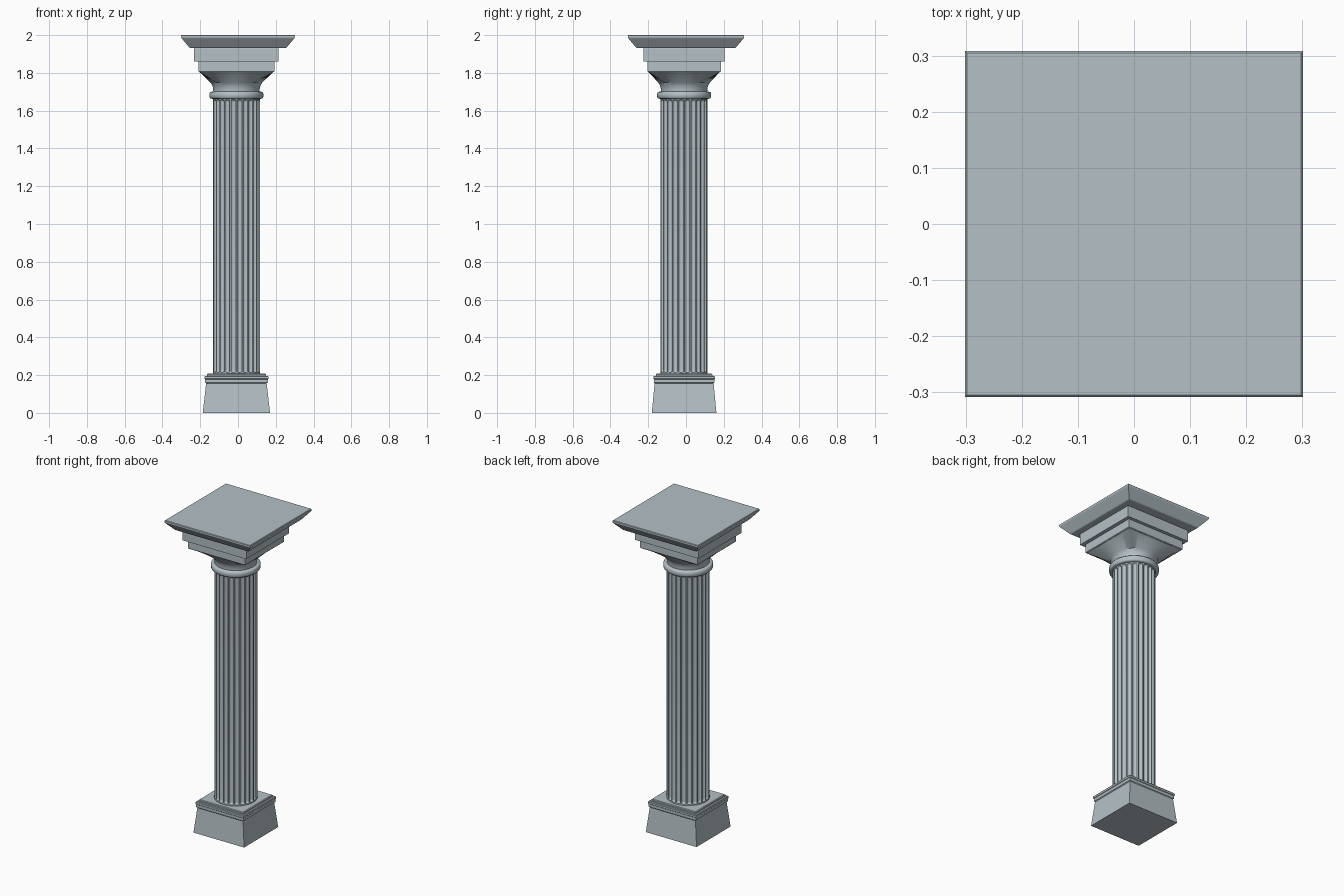
import bpy, math

if "Cube" in bpy.data.objects:
    bpy.data.objects.remove(bpy.data.objects["Cube"])

CX, CY = -0.0085, -0.010   # axis of the column

stone = bpy.data.materials.new("blue_grey_stone")
stone.diffuse_color = (.46, .53, .565, 1)
stone.use_nodes = True
stone.node_tree.nodes["Principled BSDF"].inputs["Base Color"].default_value = stone.diffuse_color


def loft(name, rings, smooth=None):
    """Skin a stack of equal-length rings and cap both ends."""
    n = len(rings[0])
    verts = [p for ring in rings for p in ring]
    faces = [tuple(reversed(range(n)))]
    for k in range(len(rings) - 1):
        for i in range(n):
            j = (i + 1) % n
            faces.append((k*n + i, k*n + j, (k+1)*n + j, (k+1)*n + i))
    faces.append(tuple(range((len(rings)-1)*n, len(rings)*n)))
    me = bpy.data.meshes.new(name)
    me.from_pydata(verts, [], faces)
    me.materials.append(stone)
    ob = bpy.data.objects.new(name, me)
    bpy.context.collection.objects.link(ob)
    if smooth:
        bpy.context.view_layer.objects.active = ob
        ob.select_set(True)
        bpy.ops.object.shade_smooth_by_angle(angle=math.radians(smooth))
        ob.select_set(False)
    return ob


def rect(hx, hy, z, cx=CX, cy=CY):
    return [(cx + sx*hx, cy + sy*hy, z)
            for sx, sy in ((-1, -1), (1, -1), (1, 1), (-1, 1))]


def circle(r, z, n=96):
    return [(CX + r*math.cos(2*math.pi*i/n), CY + r*math.sin(2*math.pi*i/n), z)
            for i in range(n)]


def square_ring(hx, hy, z, n=96):
    """Rectangle outline sampled at the same angles as circle()."""
    pts = []
    for i in range(n):
        a = 2*math.pi*i/n
        c, s = math.cos(a), math.sin(a)
        m = max(abs(c), abs(s))
        pts.append((CX + hx*c/m, CY + hy*s/m, z))
    return pts


# Plinth, tapered
loft("plinth", [rect(.178, .171, 0), rect(.160, .156, .16)])

# Base moulding and small step under the shaft
loft("base_moulding", [rect(.158, .155, .155), rect(.166, .160, .161),
                       rect(.166, .160, .178), rect(.169, .163, .181),
                       rect(.169, .163, .192), rect(.166, .160, .196)])
loft("base_step", [rect(.156, .149, .19), rect(.156, .149, .204),
                   rect(.152, .145, .208)])

# Fluted shaft: grooves have rounded ends
FLUTES, SEG, R, DEPTH = 24, 10, .124, .011
Z0, Z1, HALF = .215, 1.658, .013


def shaft_ring(z):
    over = max(0, Z0 + HALF - z, z - (Z1 - HALF)) / HALF
    pts = []
    for i in range(FLUTES*SEG):
        u = ((i % SEG) / SEG * 2 - 1) / .8
        r = R - DEPTH * math.sqrt(max(0, 1 - u*u - over*over))
        a = 2*math.pi*i/(FLUTES*SEG)
        pts.append((CX + r*math.cos(a), CY + r*math.sin(a), z))
    return pts


ends = [HALF*t for t in (0, .05, .2, .4, .7, 1)]
levels = [.205] + [Z0 + e for e in ends] + [Z1 - e for e in reversed(ends)] + [1.67]
loft("fluted_shaft", [shaft_ring(z) for z in levels], 35)

# Rounded collar
loft("collar", [circle(r, z) for r, z in
                ((.130, 1.663), (.138, 1.665), (.142, 1.670), (.143, 1.682),
                 (.142, 1.694), (.138, 1.699), (.125, 1.702))], 40)

# Flared capital: round neck opening out to a square
capital = [circle(r, z) for r, z in
           ((.122, 1.695), (.123, 1.715), (.127, 1.732), (.136, 1.748))]
capital.append(square_ring(.197, .190, 1.806))
loft("flared_capital", capital, 30)

# Square tiers
loft("capital_tier", [rect(.197, .190, 1.804), rect(.201, .194, 1.808),
                      rect(.201, .194, 1.862)])
loft("upper_tier", [rect(.224, .215, 1.860), rect(.224, .215, 1.928),
                    rect(.220, .211, 1.936)])

# Top slab with sloped underside
loft("top_slab", [rect(.253, .260, 1.932, 0, 0), rect(.258, .265, 1.935, 0, 0),
                  rect(.298, .305, 1.983, 0, 0), rect(.301, .308, 1.988, 0, 0),
                  rect(.301, .308, 1.997, 0, 0), rect(.298, .305, 2.0, 0, 0)])
